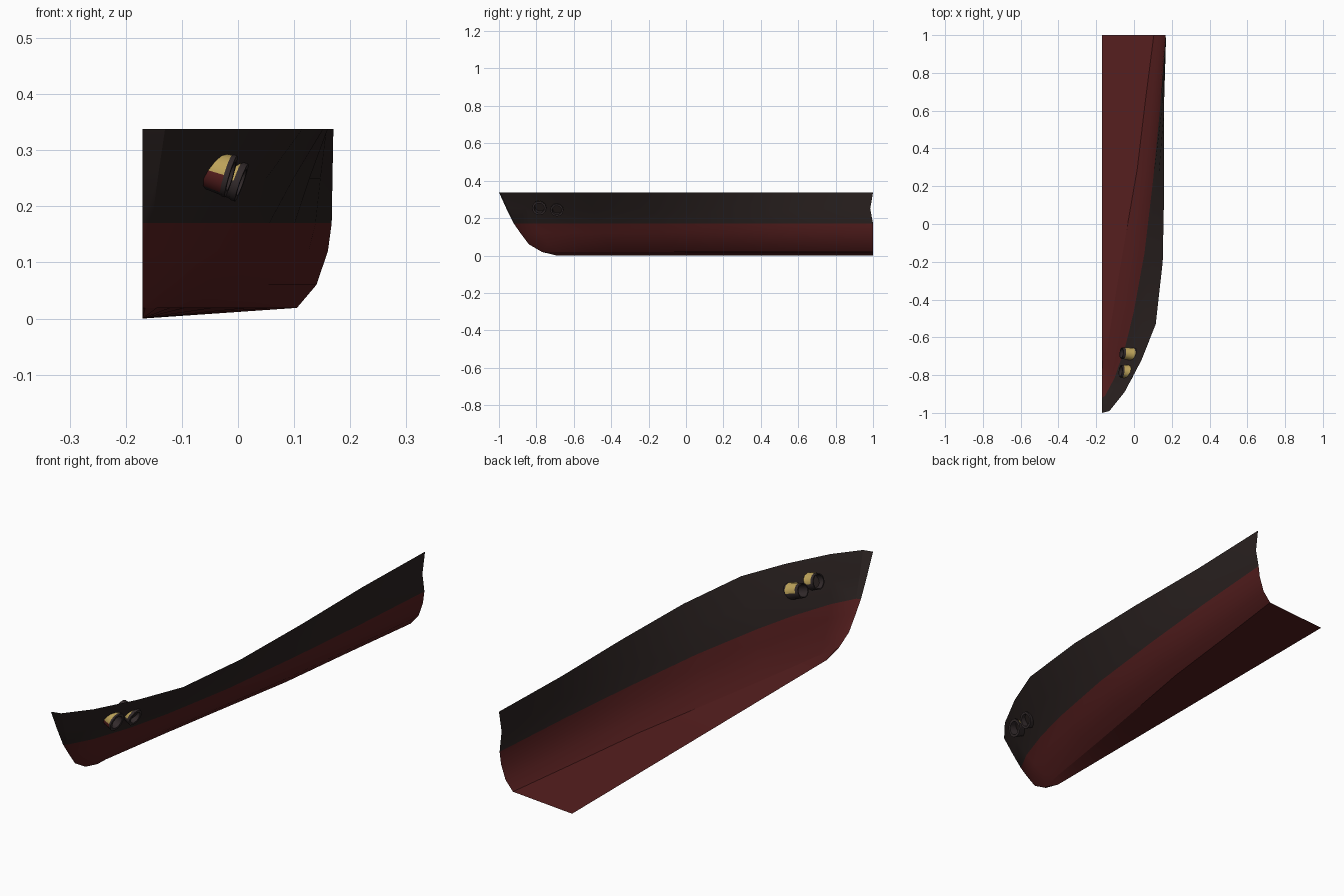
import bpy, bmesh, math
from mathutils import Vector

if "Cube" in bpy.data.objects:
    bpy.data.objects.remove(bpy.data.objects["Cube"])


def mat(name, rgb):
    m = bpy.data.materials.new(name)
    m.diffuse_color = (*rgb, 1)
    m.use_nodes = True
    m.node_tree.nodes["Principled BSDF"].inputs["Base Color"].default_value = m.diffuse_color
    return m


BLACK = mat("hull_black", (0.023, 0.0155, 0.0145))
RED = mat("bottom_red", (0.090, 0.0130, 0.0130))
GOLD = mat("brass", (0.50, 0.36, 0.10))
IRON = mat("dark_iron", (0.032, 0.023, 0.024))


def finish(name, bm, mats, angle):
    me = bpy.data.meshes.new(name)
    bm.to_mesh(me)
    bm.free()
    for m in mats:
        me.materials.append(m)
    ob = bpy.data.objects.new(name, me)
    bpy.context.collection.objects.link(ob)
    bpy.ops.object.select_all(action='DESELECT')
    bpy.context.view_layer.objects.active = ob
    ob.select_set(True)
    bpy.ops.object.shade_smooth_by_angle(angle=math.radians(angle))
    return ob


def sample(curve, y):
    """x of a plan-view line (x, y) at a given y"""
    for (x0, y0), (x1, y1) in zip(curve, curve[1:]):
        if y <= y1:
            return x0 + (x1 - x0) * max(0, (y - y0) / (y1 - y0))
    return curve[-1][0]


# Plan-view lines of the half hull
gunwale = [(-.17, -1), (-.13, -.99), (-.05, -.89), (.04, -.72), (.115, -.53),
           (.152, -.2), (.16, .2), (.158, .6), (.17, 1)]
waterline = [(-.17, -.92), (-.153, -.91), (-.095, -.80), (-.04, -.63), (0, -.46),
             (.05, -.2), (.09, .13), (.13, .5), (.155, .85), (.167, 1)]
chine = [(-.17, -.77), (-.155, -.74), (-.125, -.55), (-.07, -.2),
         (.01, .23), (.06, .65), (.105, 1)]

# Each level: height, stem y, lower line, upper line, blend at the bow and at the stern
levels = [(.019, -.77, chine, chine, 0, 0), (.06, -.84, chine, waterline, .40, .56),
          (.12, -.885, chine, waterline, .77, .89), (.17, -.92, waterline, waterline, 0, 0),
          (.25, -.96, waterline, gunwale, .45, .45), (.338, -1, gunwale, gunwale, 0, 0)]

# Half hull shell, open at the top, the stern and the centreline
bm = bmesh.new()
rows = []
stations = [p[1] for p in gunwale]


def spread(stem):
    return [1 - (1 - y) * (1 - stem) / 2 for y in stations]


rows.append([bm.verts.new((-.17, y, .004 if i == 0 else 0))
             for i, y in enumerate(spread(-.70))])
for z, stem, low, high, f_bow, f_stern in levels:
    row = []
    for i, y in enumerate(spread(stem)):
        # lines start at different stems, so stretch y to each line's own range
        xs = [sample(c, 1 - (1 - y) * (1 - c[0][1]) / (1 - stem)) for c in (low, high)]
        f = f_bow + (f_stern - f_bow) * max(0, y)
        x = xs[0] + (xs[1] - xs[0]) * f
        if z == .25 and i == len(stations) - 1:
            y = .985
        row.append(bm.verts.new((x, y, z)))
    rows.append(row)
for a, b in zip(rows, rows[1:]):
    for i in range(len(a) - 1):
        f = bm.faces.new((a[i], a[i + 1], b[i + 1], b[i]))
        f.material_index = 0 if f.calc_center_median().z > .17 else 1
hull = finish("half_hull", bm, [BLACK, RED], 30)

# Keep the chine crisp along its whole length
for e in hull.data.edges:
    if all(abs(hull.data.vertices[v].co.z - .019) < 1e-4 for v in e.vertices):
        e.use_edge_sharp = True


# Hawse pipes through the bow plating
def hawse_pipe(name, centre, axis, radius, length, red_band, sides=12):
    bm = bmesh.new()
    q = Vector(axis).normalized().to_track_quat('Z', 'Y')
    profile = [(radius * .88, -length / 2), (radius * .9, -length * .3), (radius, length * .35),
               (radius * 1.05, length * .4), (radius * 1.05, length / 2),
               (radius * .75, length / 2), (radius * .75, -length / 2)]
    rings = []
    for r, h in profile:
        rings.append([bm.verts.new(Vector(centre) + q @ Vector(
            (r * math.cos(t), r * math.sin(t), h)))
            for t in (2 * math.pi * k / sides for k in range(sides))])
    for j in range(len(rings)):
        a, b = rings[j], rings[(j + 1) % len(rings)]
        for k in range(sides):
            n = (k + 1) % sides
            f = bm.faces.new((a[k], a[n], b[n], b[k]))
            f.normal_update()
            # brass on the upper outer wall, a red band below it, dark iron elsewhere
            if j == 1 and f.normal.z > -.1:
                f.material_index = 1
            elif j == 1 and red_band and f.normal.z > -.7 and f.normal.y < 0:
                f.material_index = 2
    finish(name, bm, [IRON, GOLD, RED], 35)


hawse_pipe("front_hawse_pipe", (-.042, -.782, .262), (.93, -.1, -.28), .037, .062, True)
hawse_pipe("rear_hawse_pipe", (-.03, -.687, .255), (.93, -.1, -.33), .034, .078, False)
